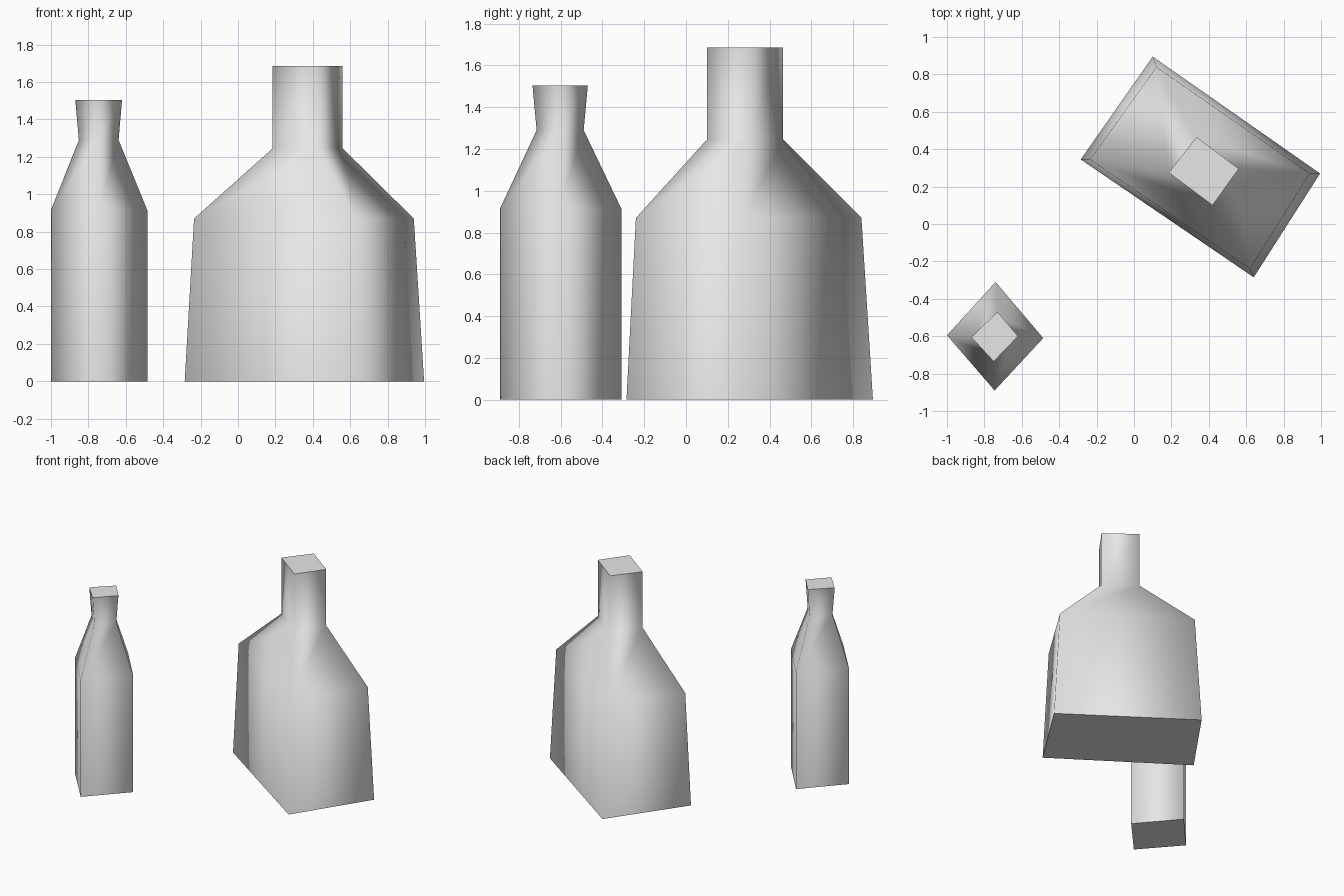
import bpy
import bmesh
from mathutils import Vector

cube = bpy.data.objects.get("Cube")
if cube:
    bpy.data.objects.remove(cube, do_unlink=True)

# Single plain grey material
grey = bpy.data.materials.new("plain grey")
grey.use_nodes = True
colour = (0.8, 0.8, 0.8, 1.0)
grey.diffuse_color = colour
grey.node_tree.nodes["Principled BSDF"].inputs["Base Color"].default_value = colour


def scaled(ring, factor):
    """Scale a ring of corners about its own middle."""
    middle = sum((Vector(p) for p in ring), Vector((0, 0))) / len(ring)
    return [middle + (Vector(p) - middle) * factor for p in ring]


def bottle(name, sections):
    """Loft four-sided sections (height, corners) into a closed bottle."""
    bm = bmesh.new()
    rings = [[bm.verts.new((x, y, height)) for x, y in corners]
             for height, corners in sections]
    # Softly shaded walls
    for lower, upper in zip(rings, rings[1:]):
        for i in range(len(lower)):
            j = (i + 1) % len(lower)
            wall = bm.faces.new((lower[i], lower[j], upper[j], upper[i]))
            wall.smooth = True
    # Flat base and top
    bm.faces.new(rings[0][::-1]).smooth = False
    bm.faces.new(rings[-1]).smooth = False
    bmesh.ops.recalc_face_normals(bm, faces=bm.faces[:])
    mesh = bpy.data.meshes.new(name)
    bm.to_mesh(mesh)
    bm.free()
    mesh.materials.append(grey)
    obj = bpy.data.objects.new(name, mesh)
    bpy.context.collection.objects.link(obj)
    return obj


# Wide bottle: tapered body, sloping shoulders, straight neck
wide_base = [(-0.285, 0.345), (0.64, -0.285), (0.995, 0.27), (0.1, 0.895)]
wide_shoulder = [(-0.235, 0.345), (0.62, -0.24), (0.94, 0.27), (0.12, 0.84)]
wide_neck = [(0.185, 0.275), (0.42, 0.1), (0.56, 0.295), (0.335, 0.465)]
bottle("wide_bottle", [(0, wide_base), (0.87, wide_shoulder),
                       (1.245, wide_neck), (1.685, wide_neck)])

# Slim bottle: straight body, pinched neck, flared mouth
slim_body = [(-1, -0.595), (-0.745, -0.89), (-0.485, -0.61), (-0.74, -0.31)]
slim_mouth = [(-0.87, -0.605), (-0.75, -0.735), (-0.62, -0.6), (-0.73, -0.47)]
bottle("slim_bottle", [(0, slim_body), (0.915, slim_body),
                       (1.29, scaled(slim_mouth, 0.85)), (1.505, slim_mouth)])
